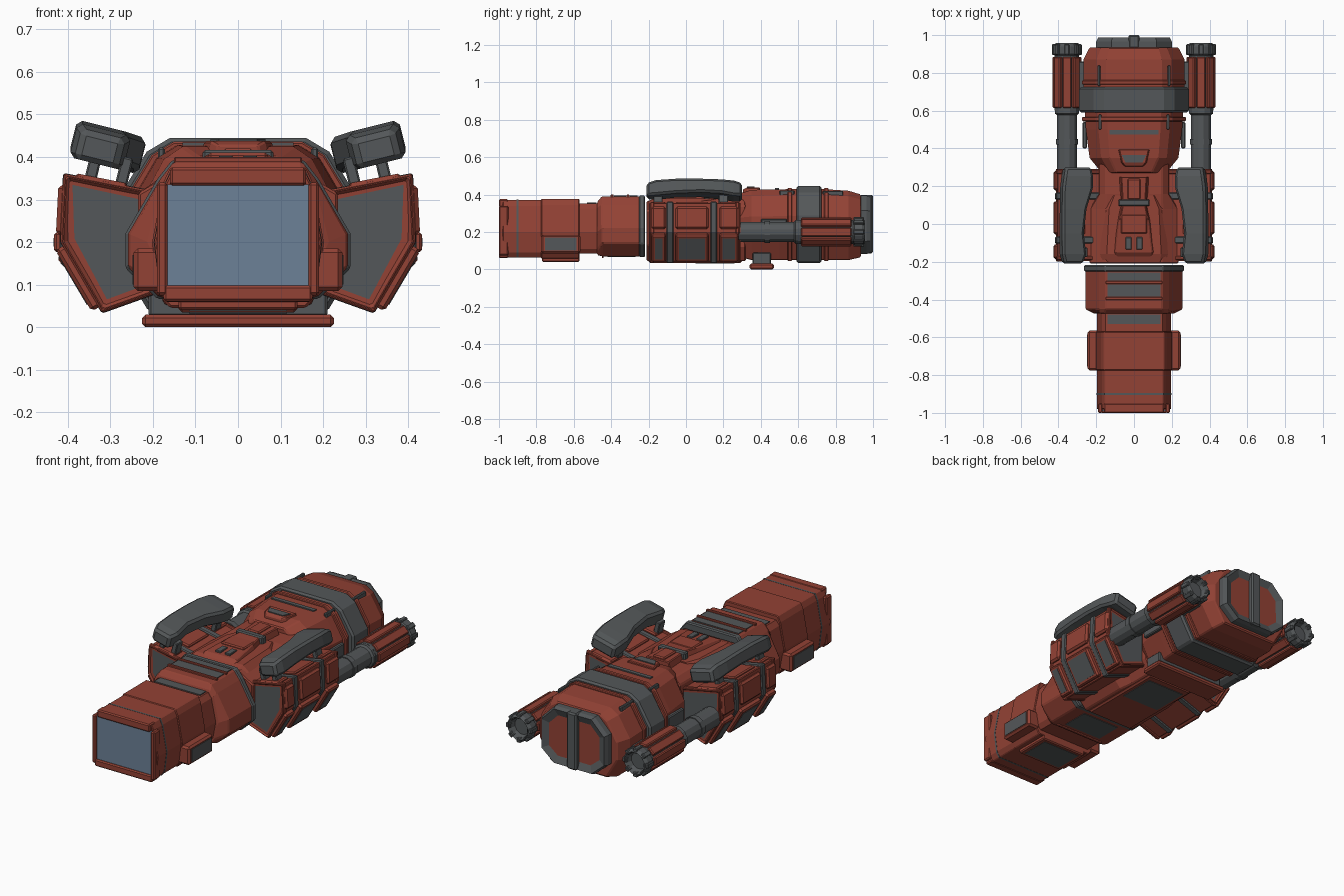
import bpy, bmesh
from math import sin, cos, pi, radians
from mathutils import Matrix, Vector

if "Cube" in bpy.data.objects:
    bpy.data.objects.remove(bpy.data.objects["Cube"])


def material(name, rgb):
    m = bpy.data.materials.new(name)
    m.use_nodes = True
    m.diffuse_color = (*rgb, 1)
    m.node_tree.nodes["Principled BSDF"].inputs["Base Color"].default_value = (*rgb, 1)
    return m


RED = material("hull red", (0.29, 0.054, 0.035))
GREY = material("steel grey", (0.088, 0.096, 0.1))
BLUE = material("field blue", (0.15, 0.22, 0.31))


def finish(bm, name, mats, mirror=False, bevel=0.0):
    mesh = bpy.data.meshes.new(name)
    bm.to_mesh(mesh)
    bm.free()
    for m in mats:
        mesh.materials.append(m)
    ob = bpy.data.objects.new(name, mesh)
    bpy.context.collection.objects.link(ob)
    if bevel:
        b = ob.modifiers.new("bevel", "BEVEL")
        b.width, b.segments, b.limit_method = bevel, 1, "ANGLE"
        b.angle_limit = radians(35)
    if mirror:
        ob.modifiers.new("mirror", "MIRROR").use_clip = False
    return ob


def loft(name, rings, mats, mirror=False, bevel=0.0, inset=None, ends=(-1, 1)):
    """Skin closed rings of points; optionally inset the ends in the second colour."""
    bm = bmesh.new()
    loops = [[bm.verts.new(p) for p in r] for r in rings]
    n = len(loops[0])
    for a, b in zip(loops, loops[1:]):
        for i in range(n):
            bm.faces.new((a[i], a[(i + 1) % n], b[(i + 1) % n], b[i]))
    caps = {-1: bm.faces.new(loops[0]), 1: bm.faces.new(loops[-1])}
    bmesh.ops.recalc_face_normals(bm, faces=bm.faces[:])
    if inset:
        for e in ends:
            bmesh.ops.inset_region(bm, faces=[caps[e]], thickness=inset[0], depth=-inset[1])
            caps[e].material_index = 1
    return finish(bm, name, mats, mirror, bevel)


def box(name, x, y, z, mat, mirror=False, bevel=0.006, tilt=0.0):
    """Box from (min, max) ranges, turned about its own y axis."""
    bm = bmesh.new()
    bmesh.ops.create_cube(bm, size=1)
    size = Vector((x[1] - x[0], y[1] - y[0], z[1] - z[0]))
    mid = Vector((x[0] + x[1], y[0] + y[1], z[0] + z[1])) / 2
    bm.transform(Matrix.Translation(mid) @ Matrix.Rotation(tilt, 4, "Y") @ Matrix.Diagonal((*size, 1)))
    return finish(bm, name, [mat], mirror, bevel)


def ring(half, y, s=1.0, zc=0.22):
    """Symmetric section at y from a right-hand half outline, top to bottom."""
    pts = [(x * s, y, zc + (z - zc) * s) for x, z in half]
    return pts + [(-a, b, c) for a, b, c in reversed(pts)]


def circle(cx, cz, y, r, n=12):
    return [(cx + r * cos(2 * pi * (i + .5) / n), y, cz + r * sin(2 * pi * (i + .5) / n)) for i in range(n)]


# Nose: long box with a ridge along each side
nose = [(.155, .372), (.17, .34), (.197, .2), (.183, .09), (.165, .063)]
loft("nose", [ring(nose, y) for y in (-.98, -.58)], [RED], bevel=.004)
loft("nose_collar", [ring(nose, y, 1.025) for y in (-.775, -.57)], [RED], bevel=.004)
loft("nose_seam", [ring(nose, y, 1.006) for y in (-.905, -.895)], [GREY])
box("bay_screen", (-.167, .167), (-.99, -.982), (.095, .335), BLUE, bevel=0)
box("bay_frame_top", (-.16, .16), (-1, -.95), (.333, .375), RED)
box("bay_frame_bottom", (-.175, .175), (-1, -.95), (.06, .098), RED)
box("bay_frame_side", (.166, .19), (-1, -.95), (.075, .34), RED, True)
box("side_pod", (.17, .245), (-.775, -.565), (.085, .185), RED, True, .01)
box("side_pod_panel", (.24, .248), (-.755, -.585), (.1, .17), GREY, True, 0)
box("nose_keel", (-.14, .14), (-.77, -.57), (.04, .07), RED)

# Neck between nose and middle
step = [(.15, .352), (.17, .325), (.197, .2), (.18, .11), (.16, .085)]
neck = [(.15, .39), (.185, .345), (.258, .22), (.258, .14), (.185, .07)]
loft("neck_link", [ring(step, y) for y in (-.59, -.44)], [RED])
loft("neck", [ring(step, -.475, 1.06), ring(neck, -.45), ring(neck, -.235)], [RED], bevel=.006)
loft("neck_ring", [ring(neck, y, 1.025) for y in (-.252, -.218)], [GREY], bevel=.006)
for y0, y1, z in ((-.53, -.478, .354), (-.385, -.32, .391), (-.3, -.258, .391)):
    box("neck_top_panel", (-.14, .14), (y0, y1), (z - .006, z + .003), GREY, bevel=0)
for y in (-.395, -.31):
    box("neck_rib", (-.15, .15), (y - .008, y + .008), (.385, .4), RED, bevel=.003)

# Middle hull and raised bridge on its top
middle = [(.15, .365), (.235, .315), (.235, .13), (.16, .045)]
waist = [(.15, .375), (.185, .34), (.185, .12), (.15, .045)]
loft("middle_hull", [ring(middle, -.21), ring(middle, .08), ring(waist, .16), ring(waist, .32)], [RED], bevel=.006)


def slab(y, w, top):
    return ring([(w * .8, top), (w, .35)], y)


loft("bridge", [slab(-.18, .11, .37), slab(-.15, .12, .393), slab(.02, .095, .405),
                slab(.1, .075, .41), slab(.25, .085, .41)], [RED], bevel=.004)
loft("bridge_side_step", [slab(-.2, .17, .367), slab(-.16, .18, .38), slab(.08, .165, .38), slab(.15, .13, .38)], [RED])
box("bridge_slot", (.012, .045), (-.135, -.07), (.39, .404), GREY, True, .003)
box("bridge_bar", (-.083, .083), (.095, .13), (.37, .416), GREY)
box("bridge_spine", (-.035, .035), (.13, .24), (.4, .42), RED)
box("bridge_window_frame", (-.07, .07), (-.05, .05), (.39, .41), RED)

# Side shells with a recessed grey mouth at each end
shell = [(.15, .305), (.405, .355), (.412, .2), (.318, .04), (.15, .1)]
center = Vector((.28, .2))


def shell_ring(y, s=1.0):
    return [(center.x + (x - center.x) * s, y, center.y + (z - center.y) * s) for x, z in shell]


loft("side_shell", [shell_ring(y) for y in (-.2, .295)], [RED, GREY], True, .004, inset=(.03, .025))
for y in (-.19, .265):
    loft("shell_rim", [shell_ring(v, 1.04) for v in (y, y + .02)], [RED, GREY], True, .004,
         inset=(.034, .001), ends=(-1,) if y < 0 else (1,))
for y in (-.085, .148):
    loft("shell_band", [shell_ring(v, 1.05) for v in (y - .018, y + .018)], [GREY], True, .005)
for y0, y1 in ((-.185, -.108), (-.055, .12), (.178, .28)):
    # Armour blocks with a grey plate on the lower slope
    box("shell_lower_block", (.34, .39), (y0, y1), (.038, .205), RED, True, .008, .535)
    box("shell_lower_panel", (.383, .389), (y0 + .018, y1 - .018), (.045, .175), GREY, True, 0, .535)
    box("shell_upper_block", (.39, .425), (y0, y1), (.215, .335), RED, True, .01, -.05)
    box("shell_top_block", (.26, .385), (y0, y1), (.325, .35), RED, True, .006, -.194)

# Grey arched arms above the shells, leaning inward
lean = Matrix.Rotation(radians(-14), 3, "Y")
pivot = Vector((.308, 0, .424))
arm = [(-.21, -.035, .065, -.045, .025), (-.16, -.05, .08, -.045, .038), (-.05, -.035, .083, -.035, .045),
       (.08, -.05, .083, -.03, .045), (.19, -.085, .08, -.035, .042), (.255, -.087, .07, -.045, .038),
       (.3, -.08, .06, -.045, .025)]
loft("top_arm", [[pivot + lean @ Vector((x, y, z)) for x, z in ((a, c), (a, d), (b, d), (b, c))]
                 for y, a, b, c, d in arm], [GREY], True, .012)
for x in (.27, .345):
    for y in (-.15, .2):
        box("arm_post", (x - .014, x + .014), (y - .025, y + .025), (.31, .4), GREY, True, .004, -.24)

# Rear hull: faceted body that swells toward the back
body = [(.55, 1), (.74, .92), (1, .62), (1, .33), (.72, 0)]


def body_ring(y, w, z0, z1):
    return ring([(x * w, z0 + (z1 - z0) * z) for x, z in body], y)


loft("rear_hull", [body_ring(*s) for s in ((.27, .17, .07, .4), (.35, .235, .05, .425), (.5, .255, .05, .428),
                                           (.72, .268, .05, .43), (.87, .268, .05, .42), (.935, .235, .065, .4))],
     [RED], bevel=.006)
loft("rear_band", [body_ring(y, .29, .035, .445) for y in (.59, .725)], [GREY], bevel=.01)
for y in (.555, .75):
    loft("rear_hull_rib", [body_ring(v, .274, .045, .436) for v in (y - .012, y + .012)], [RED], bevel=.004)
box("roof_line_panel", (-.13, .13), (.475, .497), (.425, .434), GREY, bevel=0)
box("roof_slot", (.178, .194), (.73, .84), (.375, .42), GREY, True, .004)
box("roof_slot_front", (.172, .188), (.5, .58), (.38, .422), GREY, True, .004)
loft("hatch", [slab(.305, .06, .428), slab(.325, .08, .437), slab(.395, .1, .437)], [RED], bevel=.004)
loft("hatch_window", [ring([(w, .442), (w, .43)], y) for y, w in ((.325, .045), (.365, .065))], [GREY])
box("hull_side_panel", (.25, .272), (.4, .54), (.17, .27), GREY, True, .005)

# Rear door: grey ring, red panels and a central strut
door = [(.12, .395), (.2, .315), (.2, .15), (.12, .082)]
loft("rear_door", [ring(door, .92), ring(door, .965), ring(door, .987, .95)], [GREY, RED], inset=(.04, .015), ends=(1,))
box("door_strut", (-.03, .03), (.93, 1), (.085, .398), GREY, bevel=.008)

# Side engines
ex, ez = .355, .2
for name, mat, steps in (("engine_tube", GREY, ((.27, .055), (.59, .055))),
                         ("engine_collar", GREY, ((.42, .06), (.45, .06))),
                         ("engine_flange", GREY, ((.57, .045), (.585, .066), (.62, .066))),
                         ("engine_core", GREY, ((.6, .067), (.9, .067)))):
    loft(name, [circle(ex, ez, y, r) for y, r in steps], [mat], True)
loft("engine_nozzle", [circle(ex, ez, y, r) for y, r in ((.885, .06), (.9, .074), (.94, .074), (.957, .062))],
     [GREY, GREY], True, inset=(.016, .04), ends=(1,))
for i in range(8):
    a = i * pi / 4
    x, z = ex + .065 * cos(a), ez - .065 * sin(a)
    box("engine_cover", (x - .012, x + .012), (.615, .885), (z - .023, z + .023), RED, True, .005, a)
    box("nozzle_tab", (x - .014, x + .014), (.895, .952), (z - .013, z + .013), GREY, True, .004, a)
box("engine_pylon", (.24, .31), (.64, .86), (.165, .235), GREY, True)

# Underside: skid block, keel and grey panels
box("skid_mount", (-.21, .21), (.355, .455), (.025, .09), GREY)
box("skid", (-.225, .225), (.34, .47), (0, .03), RED, bevel=.008)
box("keel", (-.14, .14), (-.2, .3), (.035, .07), RED, bevel=.008)
for y0, y1, z in ((-.75, -.59, .038), (-.42, -.27, .067), (.05, .26, .032)):
    box("belly_panel", (-.115, .115), (y0, y1), (z, z + .008), GREY, bevel=0)
box("belly_rib", (-.15, .15), (-.45, -.44), (.06, .08), RED, bevel=.003)
